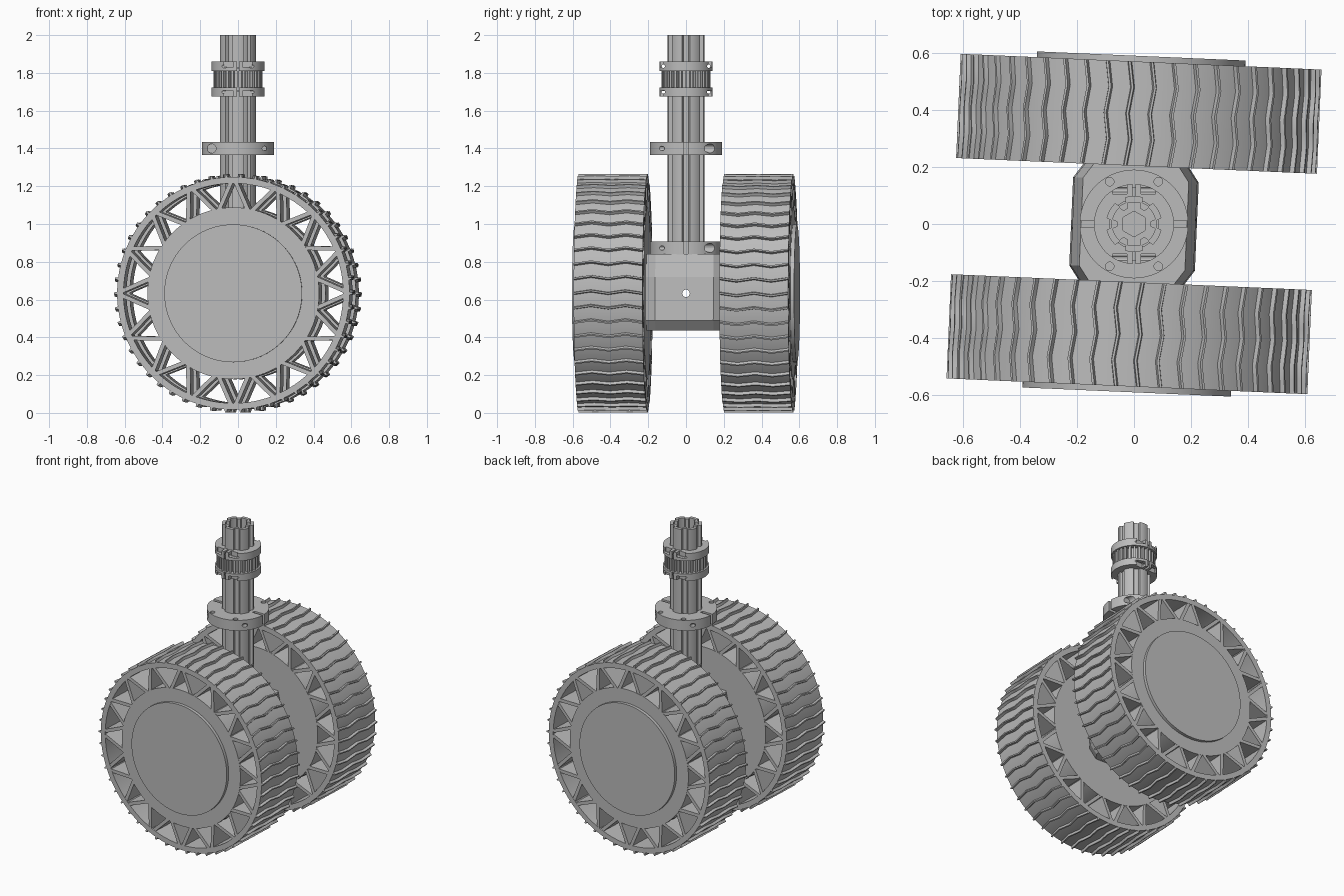
import bpy, bmesh
from math import pi, sin, cos, radians, tau
from mathutils import Matrix, Vector

if "Cube" in bpy.data.objects:
    bpy.data.objects.remove(bpy.data.objects["Cube"])

grey = bpy.data.materials.new("plain grey")
grey.use_nodes = True
GREY = (0.5, 0.5, 0.5, 1)
grey.diffuse_color = GREY
grey.node_tree.nodes["Principled BSDF"].inputs["Base Color"].default_value = GREY

TURN = Matrix.Rotation(radians(-2.5), 4, 'Z')   # wheels sit slightly swivelled
AXLE_Z = 0.633
WIDTH = 0.365


def finish(name, bm, matrix=None, smooth=True):
    if matrix:
        bm.transform(matrix)
    bmesh.ops.recalc_face_normals(bm, faces=bm.faces)
    mesh = bpy.data.meshes.new(name)
    bm.to_mesh(mesh)
    bm.free()
    mesh.materials.append(grey)
    ob = bpy.data.objects.new(name, mesh)
    bpy.context.collection.objects.link(ob)
    if smooth:
        bpy.ops.object.select_all(action='DESELECT')
        ob.select_set(True)
        bpy.context.view_layer.objects.active = ob
        bpy.ops.object.shade_smooth_by_angle(angle=radians(30))
    return ob


def circle(r, n=96, phase=0):
    """Loop of n points; r is a radius or a function of angle."""
    f = r if callable(r) else (lambda a: r)
    angles = [tau * i / n + phase for i in range(n)]
    return [(f(a) * cos(a), f(a) * sin(a)) for a in angles]


def loft(bm, layers, closed=False):
    """Join equal loops of 3D points; cap the ends, or close into a ring."""
    rows = [[bm.verts.new(p) for p in layer] for layer in layers]
    n = len(rows[0])
    pairs = list(zip(rows, rows[1:])) + ([(rows[-1], rows[0])] if closed else [])
    for a, b in pairs:
        for i in range(n):
            j = (i + 1) % n
            bm.faces.new((a[i], a[j], b[j], b[i]))
    if not closed:
        bm.faces.new(rows[0])
        bm.faces.new(rows[-1])


def at(loop, z):
    return [(x, y, z) for x, y in loop]


def disc(bm, r, z0, z1, n=96):
    loft(bm, [at(circle(r, n), z0), at(circle(r, n), z1)])


def tube(bm, outer, inner, z0, z1, n=96):
    o, i = circle(outer, n), circle(inner, n)
    loft(bm, [at(o, z0), at(o, z1), at(i, z1), at(i, z0)], closed=True)


def box(bm, centre, size, rot=None):
    m = Matrix.Translation(centre) @ (rot or Matrix()) @ Matrix.Diagonal((*size, 1))
    bmesh.ops.create_cube(bm, size=1, matrix=m)


def rod(bm, centre, r, length, axis='Z', n=20):
    rot = {'X': Matrix.Rotation(pi / 2, 4, 'Y'), 'Y': Matrix.Rotation(pi / 2, 4, 'X'),
           'Z': Matrix()}[axis]
    bmesh.ops.create_cone(bm, cap_ends=True, segments=n, radius1=r, radius2=r,
                          depth=length, matrix=Matrix.Translation(centre) @ rot)


def cut(ob, cutter_bm):
    cutter = finish("cutter", cutter_bm, smooth=False)
    mod = ob.modifiers.new("cut", 'BOOLEAN')
    mod.operation, mod.solver, mod.object = 'DIFFERENCE', 'EXACT', cutter
    mod.use_self = True
    bpy.ops.object.select_all(action='DESELECT')
    bpy.context.view_layer.objects.active = ob
    ob.select_set(True)
    bpy.ops.object.modifier_apply(modifier=mod.name)
    bpy.data.objects.remove(cutter)


def wheel(side, facing):
    """Wheel built on local z, outer face at +z, then turned onto its axle."""
    place = (TURN @ Matrix.Rotation(0 if facing < 0 else pi, 4, 'Z')
             @ Matrix.Translation((0, -0.386, AXLE_Z)) @ Matrix.Rotation(pi / 2, 4, 'X'))
    h = WIDTH / 2
    bm = bmesh.new()
    tube(bm, 0.616, 0.582, -h, h)
    finish(side + "_rim", bm, place)

    bm = bmesh.new()
    disc(bm, 0.455, -h, h)
    finish(side + "_hub", bm, place)

    bm = bmesh.new()
    disc(bm, 0.365, h - 0.01, h + 0.02)
    finish(side + "_hub_cap", bm, place)

    # zigzag truss between hub and rim
    bm = bmesh.new()
    count = 16
    for i in range(count):
        a = tau * i / count + pi / 2
        tip = Vector((cos(a), sin(a), 0)) * 0.59
        for s in (-1, 1):
            b = a + s * (pi / count - 0.02)
            foot = Vector((cos(b), sin(b), 0)) * 0.445
            tip2 = tip + Vector((-sin(a), cos(a), 0)) * s * 0.012
            d = tip2 - foot
            box(bm, (tip2 + foot) / 2, (d.length, 0.022, WIDTH - 0.002),
                Vector((1, 0, 0)).rotation_difference(d).to_matrix().to_4x4())
    finish(side + "_spokes", bm, place, smooth=False)

    # wavy raised tread bars
    bm = bmesh.new()
    bars, steps = 50, 8
    for i in range(bars):
        layers = []
        for k in range(steps + 1):
            t = k / steps
            a = tau * i / bars + 0.011 * (1 - cos(t * 2 * tau))
            layers.append([(r * cos(a + w), r * sin(a + w), (t - 0.5) * WIDTH)
                           for r, w in ((0.61, -0.015), (0.632, -0.007),
                                        (0.632, 0.006), (0.61, 0.012))])
        loft(bm, layers)
    finish(side + "_tread", bm, place)


wheel("front_wheel", -1)
wheel("back_wheel", 1)


# Axle block between the wheels, with side bores and a hexagonal socket
def block_loop(x, z, y=0.204, c=0.05):
    quarter = [(x, y - c), (x - c * 0.7, y)]
    pts = quarter + [(-px, py) for px, py in reversed(quarter)]
    return at(pts + [(-px, -py) for px, py in pts], z)


bm = bmesh.new()
loft(bm, [block_loop(0.17, 0.435), block_loop(0.22, 0.49),
          block_loop(0.215, 0.72), block_loop(0.185, 0.842)])
block = finish("axle_block", bm, TURN, smooth=False)
bm = bmesh.new()
rod(bm, (0, 0, AXLE_Z), 0.02, 1, 'X')
rod(bm, (0, 0, 0.84), 0.045, 0.24, 'Z', 6)
cut(block, bm)


# Hollow six-lobed stem
def lobes(offset):
    return lambda a: (0.098 if cos(6 * (a - pi / 2)) > -0.55 else 0.08) - offset


bm = bmesh.new()
tube(bm, lobes(0), lobes(0.022), 0.842, 2.0, 120)
finish("stem", bm)

# Two split clamp collars
for name, z0 in (("lower_collar", 0.838), ("middle_collar", 1.365)):
    z1 = z0 + 0.07
    zc = (z0 + z1) / 2
    bm = bmesh.new()
    tube(bm, 0.19, 0.09, z0, z1)
    collar = finish(name, bm)
    bm = bmesh.new()
    for s in (-1, 1):
        box(bm, (s * 0.165, 0, zc), (0.1, 0.02, 0.2))
        rod(bm, (s * 0.14, s * 0.16, zc), 0.024, 0.12, 'Y')
        rod(bm, (s * 0.14, -s * 0.16, zc), 0.012, 0.12, 'Y')
        for t in (-1, 1):
            rod(bm, (s * 0.085, t * 0.148, z1), 0.015, 0.06)
    cut(collar, bm)

# Toothed ring held by a pair of notched clamps
bm = bmesh.new()
tube(bm, 0.108, 0.085, 1.7, 1.83)
teeth = 28
for i in range(teeth):
    rot = Matrix.Rotation(tau * i / teeth, 4, 'Z')
    box(bm, rot @ Vector((0.115, 0, 1.765)), (0.03, 0.013, 0.12), rot)
finish("toothed_ring", bm)

for name, z0, z1, edge in (("bottom_clamp", 1.675, 1.722, 1.675),
                           ("top_clamp", 1.81, 1.86, 1.86)):
    zc = (z0 + z1) / 2
    bm = bmesh.new()
    tube(bm, 0.14, 0.085, z0, z1)
    clamp = finish(name, bm)
    bm = bmesh.new()
    for s in (-1, 1):
        box(bm, (0, s * 0.12, zc), (0.012, 0.1, 0.1))
        rod(bm, (0, s * 0.12, zc), 0.009, 0.4, 'X', 12)
        for t in (-1, 1):
            box(bm, (t * 0.05, s * 0.15, edge), (0.05, 0.09, 0.06))
    cut(clamp, bm)
